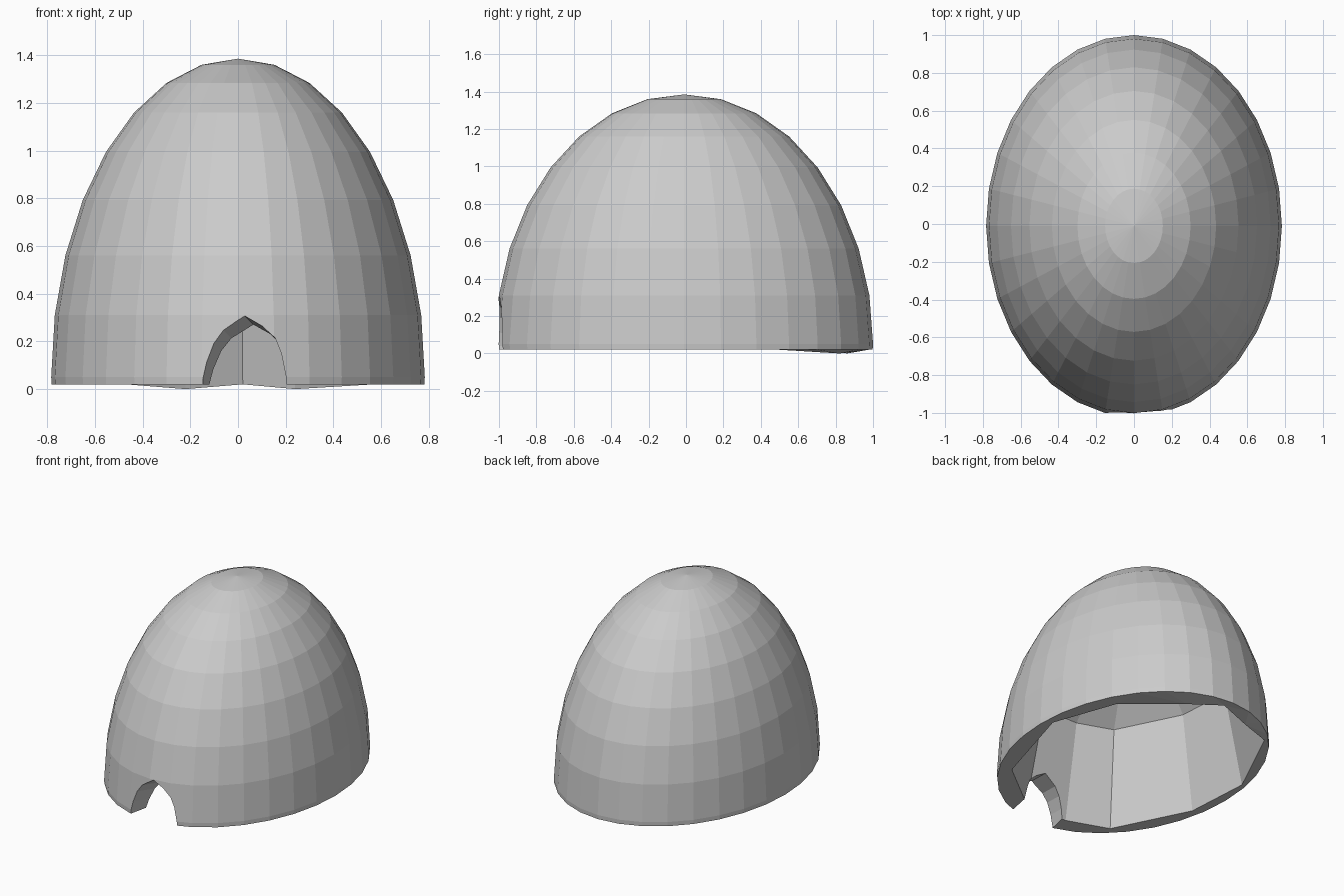
import bpy, bmesh

if "Cube" in bpy.data.objects:
    bpy.data.objects.remove(bpy.data.objects["Cube"])


def add_object(name, bm):
    bmesh.ops.recalc_face_normals(bm, faces=bm.faces)
    mesh = bpy.data.meshes.new(name)
    bm.to_mesh(mesh)
    bm.free()
    obj = bpy.data.objects.new(name, mesh)
    bpy.context.collection.objects.link(obj)
    return obj


def loft(name, rings):
    """Closed solid through rings with equal point counts."""
    bm = bmesh.new()
    loops = [[bm.verts.new(p) for p in ring] for ring in rings]
    for a, b in zip(loops, loops[1:]):
        for i in range(len(a)):
            j = (i + 1) % len(a)
            bm.faces.new((a[i], a[j], b[j], b[i]))
    bm.faces.new(loops[0])
    bm.faces.new(loops[-1])
    return add_object(name, bm)


def cut(target, cutter):
    mod = target.modifiers.new("cut", 'BOOLEAN')
    mod.operation = 'DIFFERENCE'
    mod.solver = 'EXACT'
    mod.object = cutter
    bpy.ops.object.select_all(action='DESELECT')
    bpy.context.view_layer.objects.active = target
    target.select_set(True)
    bpy.ops.object.modifier_apply(modifier=mod.name)
    bpy.data.objects.remove(cutter)


# Outer shell: faceted ellipsoid sliced just below its equator
bm = bmesh.new()
bmesh.ops.create_uvsphere(bm, u_segments=32, v_segments=16, radius=1)
for v in bm.verts:
    v.co.x *= 0.783
    v.co.y = v.co.y * 1.01 - 0.01
    v.co.z = v.co.z * 1.335 + 0.05
bmesh.ops.bisect_plane(bm, geom=bm.verts[:] + bm.edges[:] + bm.faces[:],
                       plane_co=(0, 0, 0.02), plane_no=(0, 0, 1), clear_inner=True)
bmesh.ops.holes_fill(bm, edges=[e for e in bm.edges if e.is_boundary], sides=0)
dome = add_object("hollow_dome", bm)

# Coarse, uneven cavity with a flatter ceiling
floor = [(0.18, -0.87), (0.54, -0.59), (0.73, 0.05), (0.57, 0.495), (0.24, 0.82),
         (0.02, 0.935), (-0.22, 0.86), (-0.47, 0.757), (-0.73, 0.22),
         (-0.70, -0.245), (-0.44, -0.765), (-0.15, -0.87)]
levels = [(-0.1, 1.0), (0.02, 1.0), (0.68, 0.84), (0.98, 0.4), (1.04, 0.1)]
cut(dome, loft("cavity_cutter", [[(x * s, y * s, z) for x, y in floor] for z, s in levels]))

# Slightly skewed arched doorway
arch = [(-0.15, -0.1), (-0.145, 0.04), (-0.13, 0.11), (-0.10, 0.19), (-0.06, 0.245),
        (0.03, 0.305), (0.10, 0.265), (0.155, 0.215), (0.18, 0.15), (0.20, 0.05), (0.205, -0.1)]
rings = []
for y in (-1.2, -0.6):
    t = y + 0.99
    rings.append([(x + 0.2 * t, y, z - 0.2 * t) for x, z in arch])
cut(dome, loft("doorway_cutter", rings))

# Rear inner rim sags slightly to the ground
bm = bmesh.new()
bm.from_mesh(dome.data)
bmesh.ops.triangulate(bm, faces=[f for f in bm.faces if f.normal.z < -0.99])
for v in bm.verts:
    for x, y in (floor[4], floor[6]):
        if abs(v.co.x - x) + abs(v.co.y - y) < 0.01 and v.co.z < 0.03:
            v.co.z = 0.0
for f in bm.faces:
    f.smooth = False
bm.to_mesh(dome.data)
bm.free()
